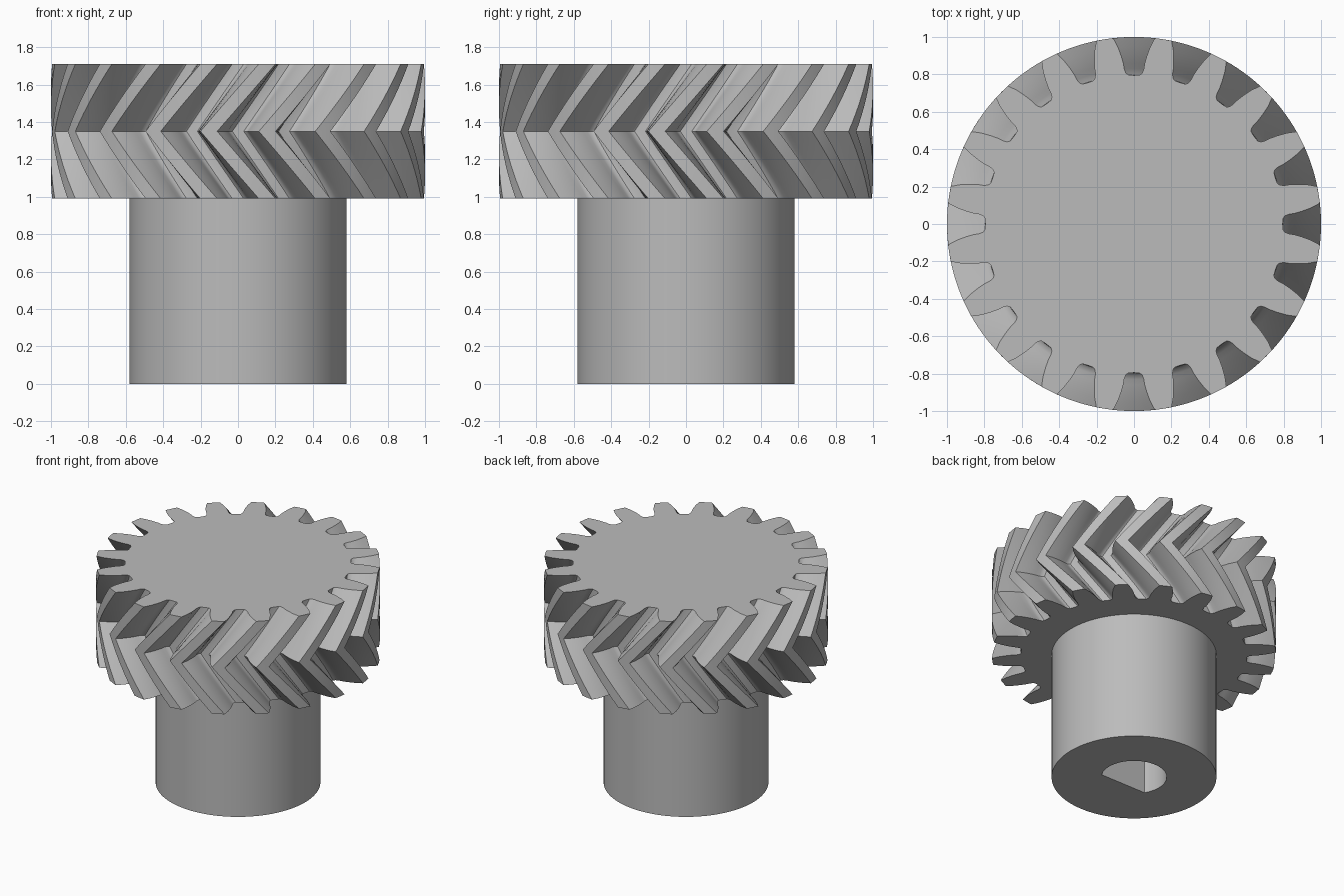
import bpy, bmesh, math

if "Cube" in bpy.data.objects:
    bpy.data.objects.remove(bpy.data.objects["Cube"])

grey = bpy.data.materials.new("plain grey")
grey.diffuse_color = (0.5, 0.5, 0.5, 1)
grey.use_nodes = True
grey.node_tree.nodes["Principled BSDF"].inputs["Base Color"].default_value = grey.diffuse_color

Z_HUB, Z_MID, Z_TOP = 0.99, 1.35, 1.71
TEETH, TWIST = 20, math.radians(18)


def finish(bm, name):
    """Turn a bmesh into a smooth-by-angle grey object."""
    bmesh.ops.recalc_face_normals(bm, faces=bm.faces)
    mesh = bpy.data.meshes.new(name)
    bm.to_mesh(mesh)
    bm.free()
    mesh.materials.append(grey)
    obj = bpy.data.objects.new(name, mesh)
    bpy.context.collection.objects.link(obj)
    bpy.ops.object.select_all(action='DESELECT')
    bpy.context.view_layer.objects.active = obj
    obj.select_set(True)
    bpy.ops.object.shade_smooth_by_angle(angle=math.radians(30))
    return obj


def add_ring(bm, polar, z, turn=0.0):
    return [bm.verts.new((r * math.cos(a + turn), r * math.sin(a + turn), z))
            for a, r in polar]


def bridge(bm, rings):
    for low, high in zip(rings, rings[1:]):
        n = len(low)
        for i in range(n):
            j = (i + 1) % n
            bm.faces.new((low[i], low[j], high[j], high[i]))


# Gear: one gap half-profile (degrees from gap centre, radius), mirrored and repeated
half = [(2.2, 0.797), (3.1, 0.808), (3.6, 0.83), (3.8, 0.86),
        (4.35, 0.90), (5.2, 0.95), (6.4, 1.0)]
pitch = 360 / TEETH
gap = [(-a, r) for a, r in reversed(half)] + [(0, 0.795)] + half + [(pitch / 2, 1.0)]
outline = [(math.radians(a + k * pitch), r) for k in range(TEETH) for a, r in gap]

# Herringbone: the turn grows to the middle plane, then unwinds
STEPS = 8
bm = bmesh.new()
rings = []
for s in range(2 * STEPS + 1):
    t = s / STEPS
    z = Z_HUB + (Z_MID - Z_HUB) * t if t <= 1 else Z_MID + (Z_TOP - Z_MID) * (t - 1)
    rings.append(add_ring(bm, outline, z, -TWIST * (1 - abs(t - 1))))
bridge(bm, rings)
bm.faces.new(rings[0][::-1])
bm.faces.new(rings[-1])
finish(bm, "herringbone_gear")

# Hub with a D-shaped shaft bore, closed above by the gear
R_HUB, R_BORE, FLAT = 0.58, 0.23, 0.12
corner = math.asin(FLAT / R_BORE)
angles = sorted([math.radians(k * 3.75) for k in range(96)]
                + [math.pi + corner, 2 * math.pi - corner])


def bore_radius(a):
    s = -math.sin(a)
    return min(R_BORE, FLAT / s) if s > 0.01 else R_BORE


outer = [(a, R_HUB) for a in angles]
inner = [(a, bore_radius(a)) for a in angles]
bm = bmesh.new()
bridge(bm, [add_ring(bm, outer, Z_HUB), add_ring(bm, outer, 0),
            add_ring(bm, inner, 0), add_ring(bm, inner, Z_HUB)])
finish(bm, "hub")
